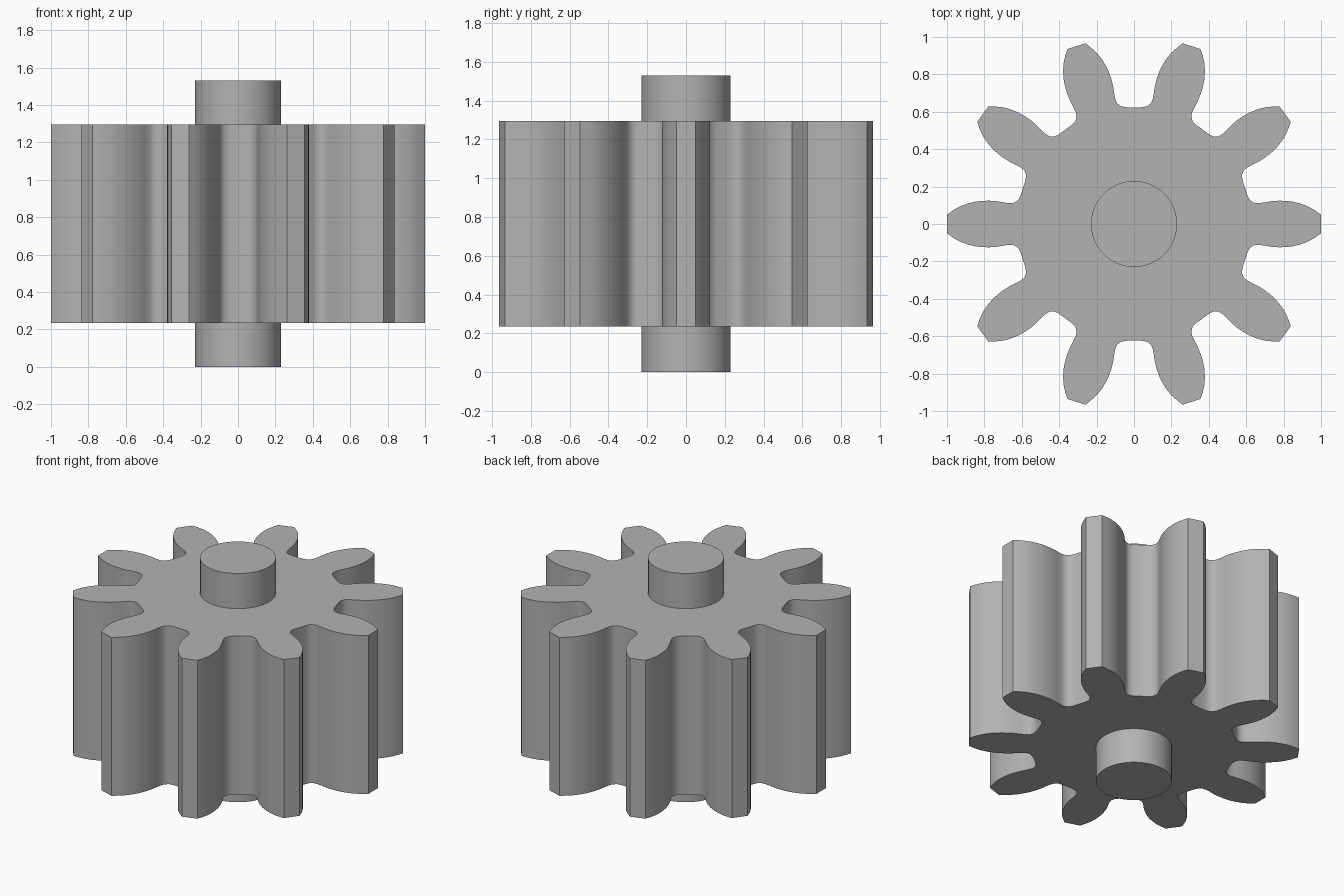
import bpy
import bmesh
import math
from mathutils import Matrix, Vector

cube = bpy.data.objects.get("Cube")
if cube:
    bpy.data.objects.remove(cube, do_unlink=True)

TEETH = 10
HEIGHT = 1.53
GEAR_BOTTOM, GEAR_TOP = 0.235, 1.295
SHAFT_RADIUS = 0.23

steel = bpy.data.materials.new("plain_grey")
steel.use_nodes = True
grey = (0.45, 0.45, 0.45, 1)
steel.diffuse_color = grey
steel.node_tree.nodes["Principled BSDF"].inputs["Base Color"].default_value = grey


def extrude_outline(name, outline, bottom, top):
    """Make a smooth-sided prism from a closed outline."""
    bm = bmesh.new()
    face = bm.faces.new([bm.verts.new((p.x, p.y, bottom)) for p in outline])
    result = bmesh.ops.extrude_face_region(bm, geom=[face], use_keep_orig=True)
    verts = [v for v in result["geom"] if isinstance(v, bmesh.types.BMVert)]
    bmesh.ops.translate(bm, verts=verts, vec=(0, 0, top - bottom))
    bmesh.ops.recalc_face_normals(bm, faces=bm.faces)
    mesh = bpy.data.meshes.new(name)
    bm.to_mesh(mesh)
    bm.free()
    mesh.materials.append(steel)
    obj = bpy.data.objects.new(name, mesh)
    bpy.context.collection.objects.link(obj)
    bpy.ops.object.select_all(action="DESELECT")
    obj.select_set(True)
    bpy.context.view_layer.objects.active = obj
    bpy.ops.object.shade_smooth_by_angle(angle=math.radians(30))
    return obj


# Half of one gap: root, fillet, then flank up to the tooth tip
half_gap = [(0.04, 0.624), (0.07, 0.629), (0.09, 0.645), (0.10, 0.668),
            (0.106, 0.70), (0.112, 0.74), (0.121, 0.776), (0.134, 0.812),
            (0.15, 0.846), (0.172, 0.882), (0.20, 0.916), (0.23, 0.943),
            (0.261, 0.966)]
right_side = [Vector((y, -x)) for x, y in reversed(half_gap)]
left_side = [Vector((y, x)) for x, y in half_gap]

# Toothed wheel: the gap repeated around the axis
outline = []
for i in range(TEETH):
    turn = Matrix.Rotation((i + 0.5) * math.tau / TEETH, 2)
    outline += [turn @ p for p in right_side + left_side]
extrude_outline("gear_wheel", outline, GEAR_BOTTOM, GEAR_TOP)

# Shaft running through the wheel
circle = [Matrix.Rotation(i * math.tau / 64, 2) @ Vector((SHAFT_RADIUS, 0))
          for i in range(64)]
extrude_outline("shaft", circle, 0, HEIGHT)
